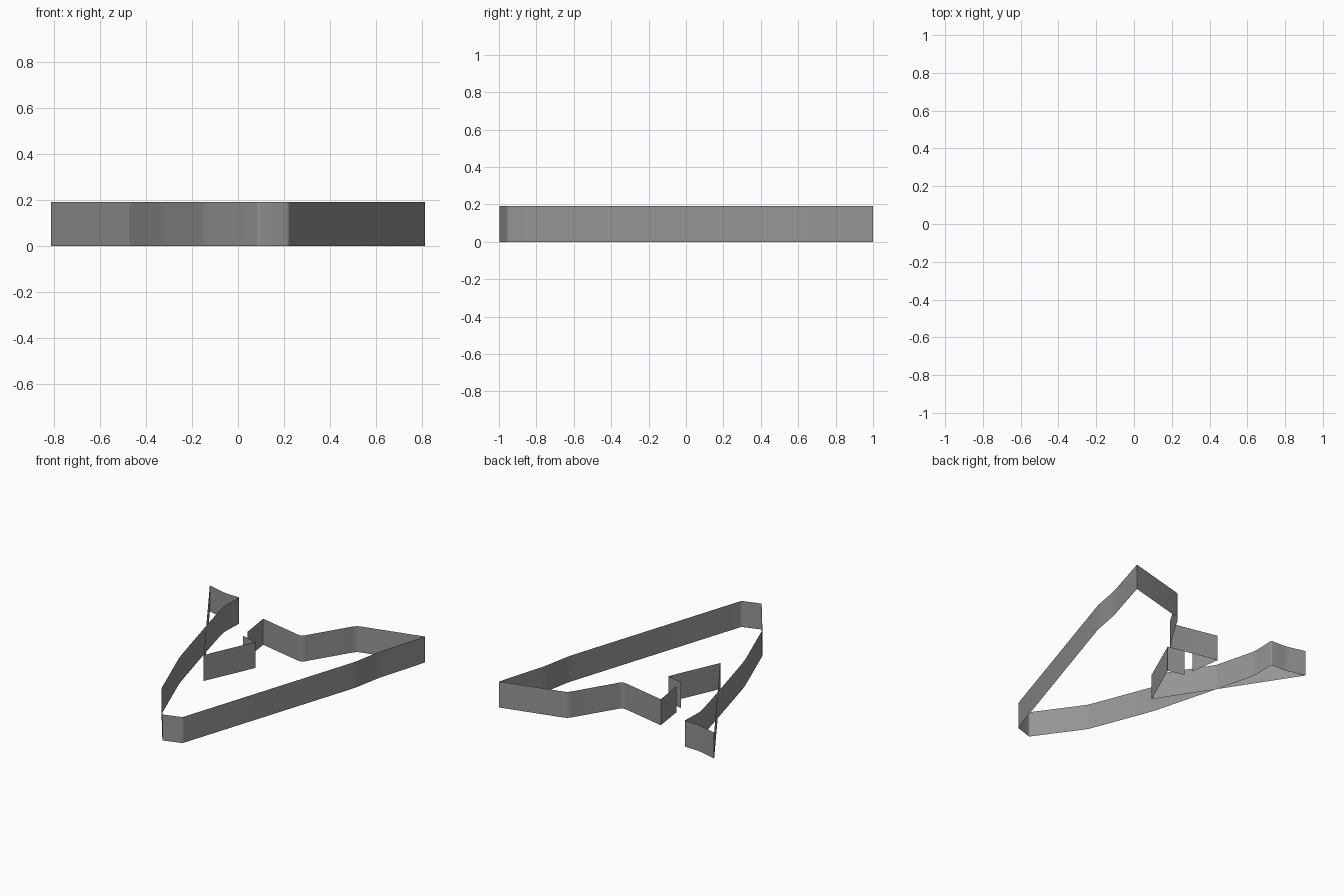
import bpy
import bmesh
from mathutils import Vector

if "Cube" in bpy.data.objects:
    bpy.data.objects.remove(bpy.data.objects["Cube"])

HEIGHT = 0.19

# Plan of the open ribbon: x, y, corner softening radius
PLAN = [
    (-0.18, 0.316, 0), (-0.059, 0.285, 0), (-0.222, -0.079, 0),   # inner hook
    (-0.814, 0.837, 0), (-0.67, 0.80, 0.03), (-0.545, 0.795, 0.01),  # outer tip
    (-0.553, 0.62, 0.05), (-0.475, 0.32, 0.05), (-0.335, -0.196, 0.05),
    (-0.153, -0.665, 0.03), (0.088, -1.0, 0.012), (0.222, -0.957, 0.012),  # long left side
    (0.662, 0.41, 0.04), (0.702, 0.626, 0.04), (0.813, 1.0, 0),    # long right side
    (0.345, 0.877, 0.03), (0.136, 0.535, 0.03), (-0.225, 0.613, 0),
    (-0.193, 0.385, 0),                                            # free end
]


def soften(plan, steps=4):
    """Replace marked corners with short quadratic curves."""
    out = []
    for i, (x, y, r) in enumerate(plan):
        p = Vector((x, y))
        if r == 0:
            out.append(p)
            continue
        a = p + (Vector(plan[i - 1][:2]) - p).normalized() * r
        b = p + (Vector(plan[i + 1][:2]) - p).normalized() * r
        for k in range(steps + 1):
            t = k / steps
            out.append(a * (1 - t) ** 2 + p * 2 * t * (1 - t) + b * t ** 2)
    return out


# Zero-thickness upright wall: plan line extruded upward
bm = bmesh.new()
verts = [bm.verts.new((p.x, p.y, 0)) for p in soften(PLAN)]
edges = [bm.edges.new(pair) for pair in zip(verts, verts[1:])]
res = bmesh.ops.extrude_edge_only(bm, edges=edges)
top = [g for g in res["geom"] if isinstance(g, bmesh.types.BMVert)]
bmesh.ops.translate(bm, verts=top, vec=(0, 0, HEIGHT))

mesh = bpy.data.meshes.new("ribbon_wall")
bm.to_mesh(mesh)
bm.free()
wall = bpy.data.objects.new("ribbon_wall", mesh)
bpy.context.collection.objects.link(wall)

# Dark grey finish
dark = bpy.data.materials.new("dark_grey")
dark.diffuse_color = (0.3, 0.3, 0.3, 1)
dark.use_nodes = True
dark.node_tree.nodes["Principled BSDF"].inputs["Base Color"].default_value = dark.diffuse_color
mesh.materials.append(dark)

# Smooth along soft bends, sharp at hard corners
bpy.context.view_layer.objects.active = wall
wall.select_set(True)
bpy.ops.object.shade_smooth_by_angle(angle=0.6)
